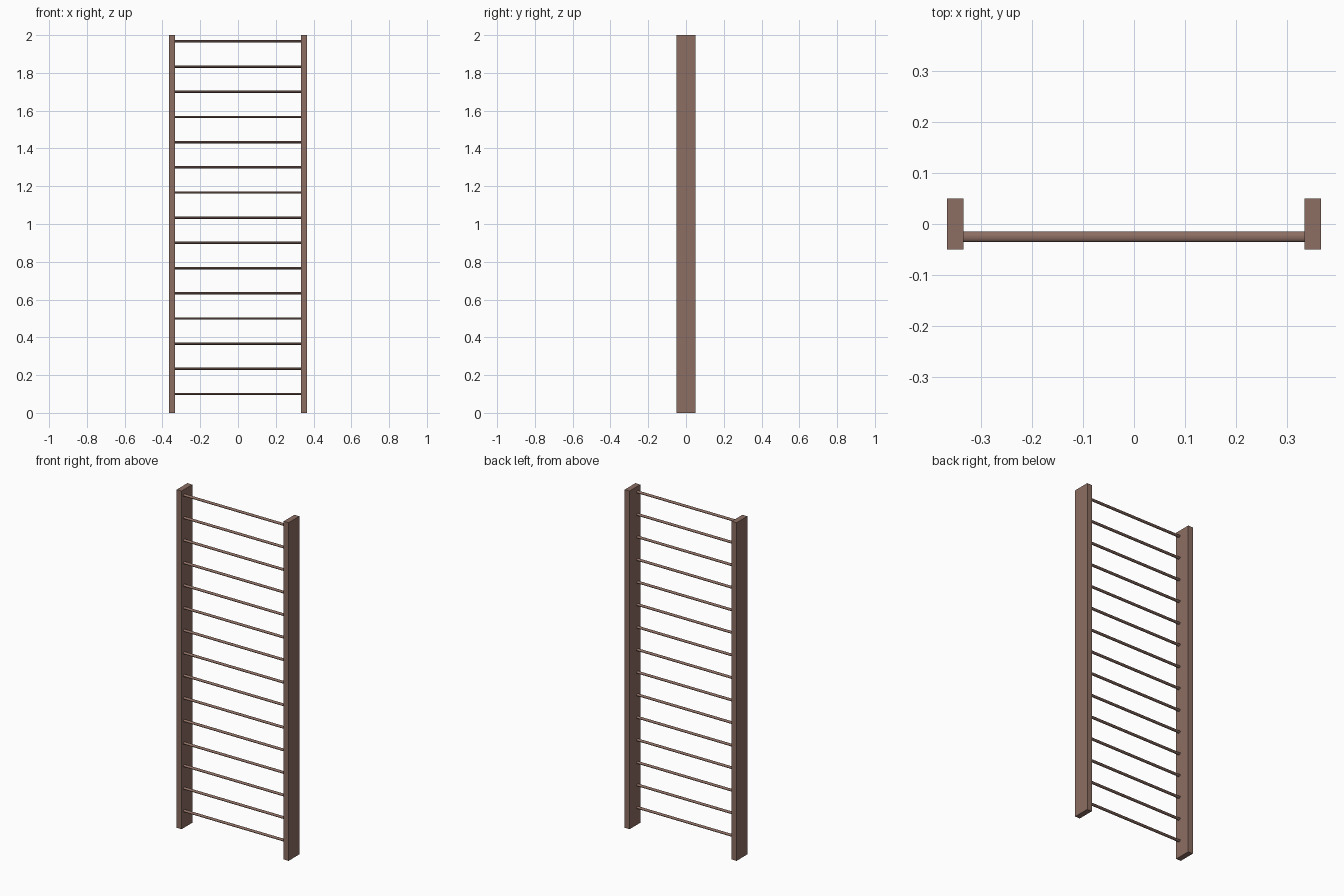
import bpy, math

if "Cube" in bpy.data.objects:
    bpy.data.objects.remove(bpy.data.objects["Cube"])

wood = bpy.data.materials.new("brown wood")
wood.diffuse_color = (0.266, 0.156, 0.125, 1)
wood.use_nodes = True
wood.node_tree.nodes["Principled BSDF"].inputs["Base Color"].default_value = wood.diffuse_color

POST_X, POST_W, POST_D, HEIGHT = 0.35, 0.032, 0.10, 2.0
RUNG_Y, RUNG_D, RUNG_H = -0.025, 0.02, 0.0125

# Side posts
for side, name in ((-1, "left_post"), (1, "right_post")):
    bpy.ops.mesh.primitive_cube_add(size=1, location=(side * POST_X, 0, HEIGHT / 2))
    post = bpy.context.object
    post.name = name
    post.scale = (POST_W, POST_D, HEIGHT)
    bpy.ops.object.transform_apply(location=False, rotation=False, scale=True)
    post.data.materials.append(wood)

# Oval rungs, evenly spaced, let slightly into the posts
length = 2 * POST_X - POST_W + 0.004
for i in range(15):
    z = 0.1 + i * 2 / 15
    bpy.ops.mesh.primitive_cylinder_add(vertices=24, radius=0.5, depth=length,
                                        location=(0, RUNG_Y, z),
                                        rotation=(0, math.pi / 2, 0))
    rung = bpy.context.object
    rung.name = f"rung_{i + 1}"
    rung.scale = (RUNG_H, RUNG_D, 1)
    bpy.ops.object.transform_apply(location=False, rotation=True, scale=True)
    rung.data.materials.append(wood)
    bpy.ops.object.shade_smooth_by_angle(angle=math.radians(40))
